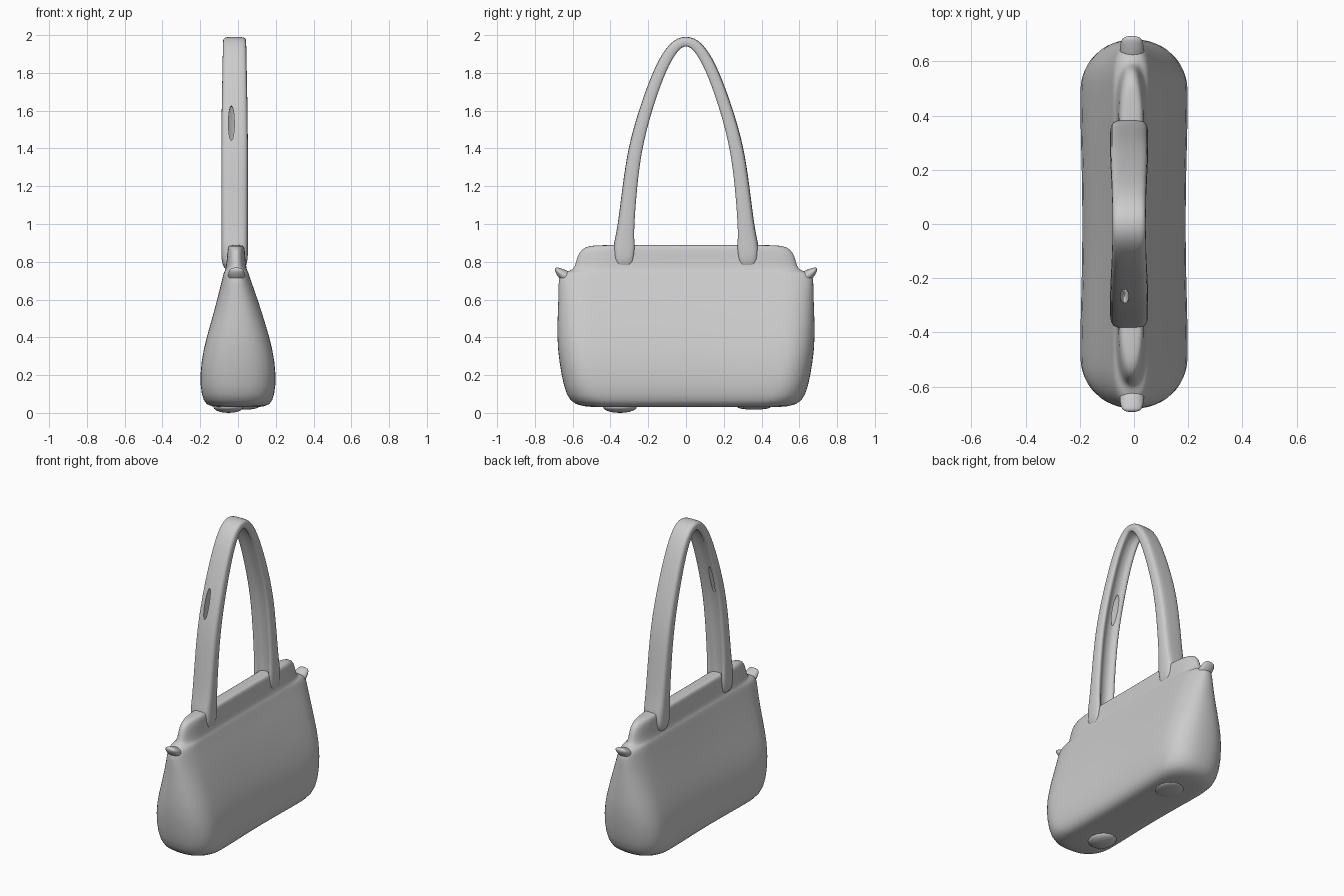
import bpy, bmesh, math
from mathutils import Vector

cube = bpy.data.objects.get("Cube")
if cube:
    bpy.data.objects.remove(cube, do_unlink=True)

grey = bpy.data.materials.new("soft grey")
grey.use_nodes = True
colour = (0.6, 0.6, 0.6, 1)
grey.diffuse_color = colour
grey.node_tree.nodes["Principled BSDF"].inputs["Base Color"].default_value = colour


def loft(name, rings, levels=2):
    """Skin a list of equal-sized point rings, cap the ends and smooth it."""
    bm = bmesh.new()
    loops = [[bm.verts.new(p) for p in ring] for ring in rings]
    for a, b in zip(loops, loops[1:]):
        for i in range(len(a)):
            j = (i + 1) % len(a)
            bm.faces.new((a[i], a[j], b[j], b[i]))
    bm.faces.new(loops[0][::-1])
    bm.faces.new(loops[-1])
    bmesh.ops.recalc_face_normals(bm, faces=bm.faces)
    mesh = bpy.data.meshes.new(name)
    bm.to_mesh(mesh)
    bm.free()
    mesh.materials.append(grey)
    mesh.shade_smooth()
    obj = bpy.data.objects.new(name, mesh)
    bpy.context.collection.objects.link(obj)
    sub = obj.modifiers.new("smooth", 'SUBSURF')
    sub.levels = sub.render_levels = levels
    return obj


def body_ring(z, hx, hy, cx, steps=9):
    """Long rounded section with slightly pinched sides."""
    cap = 0.18
    quarter = []
    for i in range(steps):
        a = math.pi / 2 * i / (steps - 1)
        quarter.append((hx * math.sin(a) ** 0.85, hy - cap + cap * math.cos(a) ** 0.85
                        if i < steps - 1 else hy - cap))
    quarter += [(hx * 0.98, (hy - cap) * 0.6), (hx * 0.955, (hy - cap) * 0.25)]
    right = quarter + [(x, -y) for x, y in reversed(quarter)]
    left = [(-x, y) for x, y in reversed(right[1:-1])]
    return [(cx + x, y, z) for x, y in right + left]


# Bag body: height, half depth, half length, sideways offset
profile = [
    (0.03, 0.03, 0.40, 0), (0.03, 0.12, 0.50, 0), (0.04, 0.17, 0.59, 0),
    (0.09, 0.195, 0.635, 0), (0.20, 0.204, 0.66, 0), (0.34, 0.185, 0.682, 0),
    (0.48, 0.143, 0.682, 0), (0.60, 0.108, 0.676, -0.003), (0.69, 0.08, 0.676, -0.008),
    (0.735, 0.068, 0.67, -0.01), (0.75, 0.062, 0.63, -0.01), (0.757, 0.057, 0.595, -0.01),
    (0.80, 0.05, 0.583, -0.01), (0.85, 0.047, 0.568, -0.01), (0.88, 0.043, 0.535, -0.01),
    (0.888, 0.034, 0.48, -0.01), (0.888, 0.01, 0.40, -0.01)]
loft("bag_body", [body_ring(*row) for row in profile], 1)

# Handle: tall arch swept with a band section grooved on the inside
half = [(0.335, 0.74, 0.045), (0.327, 0.88, 0.062), (0.322, 0.94, 0.045),
        (0.297, 1.2, 0.039), (0.27, 1.4, 0.037), (0.216, 1.6, 0.034),
        (0.145, 1.8, 0.032), (0.087, 1.91, 0.031), (0.032, 1.967, 0.029)]
path = half + [(-y, z, t) for y, z, t in reversed(half)]
section = [(-1, 0.5), (-0.8, 1), (0, 1), (0.8, 1), (1, 0.5), (1, -0.6), (0.85, -1),
           (0.6, -0.95), (0.35, -0.4), (-0.35, -0.4), (-0.6, -0.95), (-0.85, -1), (-1, -0.6)]
rings = []
for i, (y, z, t) in enumerate(path):
    before, after = path[max(i - 1, 0)], path[min(i + 1, len(path) - 1)]
    tangent = Vector((0, after[0] - before[0], after[1] - before[1])).normalized()
    outward = Vector((0, -tangent.z, tangent.y))
    if outward.y * y < 0:
        outward = -outward
    width = 0.071 - 0.01 * max(0, z - 1.5) / 0.5
    rings.append([Vector((-0.018 + u * width, y, z)) + outward * t * v for u, v in section])
handle = loft("handle", rings)

# Narrow slot torn through the front leg of the handle
bpy.ops.mesh.primitive_uv_sphere_add(segments=24, ring_count=16, radius=1,
                                     location=(-0.035, -0.235, 1.53))
cutter = bpy.context.object
cutter.name = "slot_cutter"
cutter.scale = (0.016, 0.15, 0.095)
cutter.data.materials.append(grey)
cutter.hide_render = True
cut = handle.modifiers.new("slot", 'BOOLEAN')
cut.operation = 'DIFFERENCE'
cut.object = cutter
bpy.context.view_layer.objects.active = handle
for name in ("smooth", "slot"):
    bpy.ops.object.modifier_apply(modifier=name)
bpy.data.objects.remove(cutter, do_unlink=True)

# Flared tabs at the two upper corners
for side, label in ((-1, "front"), (1, "back")):
    rings = []
    for y, z, w, t in ((0.60, 0.70, 0.045, 0.03), (0.635, 0.722, 0.048, 0.03),
                       (0.665, 0.74, 0.046, 0.024), (0.694, 0.765, 0.036, 0.01)):
        rings.append([(-0.008 + w * math.cos(a), side * (y + t * 0.5 * math.sin(a)),
                       z - t * math.sin(a))
                      for a in (k * math.tau / 10 for k in range(10))])
    loft(label + "_corner_tab", rings)

# Low bumps under the base
for label, x, y, depth in (("front", -0.05, -0.35, 0.027), ("back", 0.03, 0.36, 0.01)):
    bpy.ops.mesh.primitive_uv_sphere_add(segments=20, ring_count=10, radius=1,
                                         location=(x, y, 0.032))
    bump = bpy.context.object
    bump.name = label + "_base_bump"
    bump.scale = (0.08, 0.09, depth + 0.005)
    bump.data.materials.append(grey)
    bump.data.shade_smooth()
